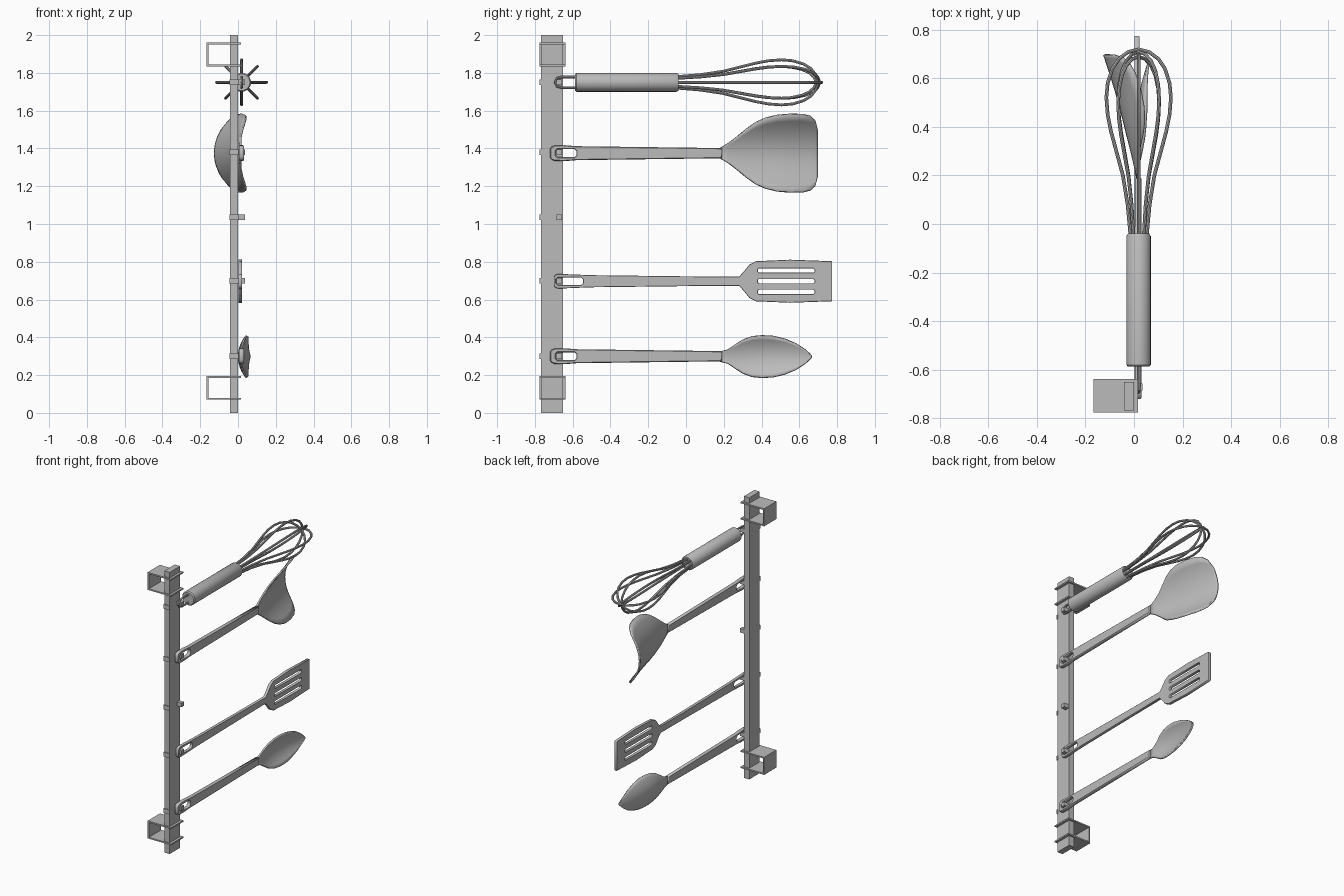
import bpy, bmesh, math
from mathutils import Matrix, Vector

if "Cube" in bpy.data.objects:
    bpy.data.objects.remove(bpy.data.objects["Cube"])

steel = bpy.data.materials.new("grey_steel")
steel.diffuse_color = (0.5, 0.5, 0.5, 1)
steel.use_nodes = True
steel.node_tree.nodes["Principled BSDF"].inputs["Base Color"].default_value = steel.diffuse_color

# maps a profile drawn in (y, z) with thickness along x
SIDE = Matrix(((0, 0, 1, 0), (1, 0, 0, 0), (0, 1, 0, 0), (0, 0, 0, 1)))


def add_mesh(name, bm, smooth=False):
    bmesh.ops.recalc_face_normals(bm, faces=bm.faces)
    me = bpy.data.meshes.new(name)
    bm.to_mesh(me)
    bm.free()
    return add_object(name, me, smooth)


def add_object(name, me, smooth=False):
    ob = bpy.data.objects.new(name, me)
    bpy.context.collection.objects.link(ob)
    me.materials.clear()
    me.materials.append(steel)
    if smooth:
        bpy.ops.object.select_all(action='DESELECT')
        ob.select_set(True)
        bpy.context.view_layer.objects.active = ob
        bpy.ops.object.shade_smooth_by_angle(angle=math.radians(35))
    return ob


def boxes(name, specs):
    """specs: (x0, x1, y0, y1, z0, z1) for each box"""
    bm = bmesh.new()
    for x0, x1, y0, y1, z0, z1 in specs:
        m = Matrix.Translation(((x0 + x1) / 2, (y0 + y1) / 2, (z0 + z1) / 2)) @ \
            Matrix.Diagonal((x1 - x0, y1 - y0, z1 - z0, 1))
        bmesh.ops.create_cube(bm, size=1, matrix=m)
    return add_mesh(name, bm)


def curve_mesh(name, cu, smooth=False):
    tmp = bpy.data.objects.new("tmp", cu)
    bpy.context.collection.objects.link(tmp)
    dg = bpy.context.evaluated_depsgraph_get()
    me = bpy.data.meshes.new_from_object(tmp.evaluated_get(dg))
    bpy.data.objects.remove(tmp)
    me.name = name
    return add_object(name, me, smooth)


def add_poly(cu, pts, kind='POLY', cyclic=True):
    s = cu.splines.new(kind)
    s.points.add(len(pts) - 1)
    for p, c in zip(s.points, pts):
        p.co = (*c, 0, 1) if len(c) == 2 else (*c, 1)
    s.use_cyclic_u = cyclic
    return s


def flat_part(name, half, holes, x, z, thick, bevel=0.004):
    """symmetric flat plate: half = (y, half height) list, with slots"""
    cu = bpy.data.curves.new(name, 'CURVE')
    cu.dimensions, cu.fill_mode = '2D', 'BOTH'
    cu.extrude, cu.bevel_depth, cu.bevel_resolution = thick / 2 - bevel, bevel, 0
    cu.offset = -bevel
    add_poly(cu, half + [(y, -h) for y, h in reversed(half)])
    for y0, y1, zc, r in holes:
        k = r * 0.5
        add_poly(cu, [(y0, zc - k), (y0, zc + k), (y0 + k, zc + r), (y1 - k, zc + r),
                      (y1, zc + k), (y1, zc - k), (y1 - k, zc - r), (y0 + k, zc - r)])
    ob = curve_mesh(name, cu)
    ob.data.transform(Matrix.Translation((x, 0, z)) @ SIDE)
    return ob


def wire(name, pts, r, cyclic):
    cu = bpy.data.curves.new(name, 'CURVE')
    cu.dimensions = '3D'
    cu.bevel_depth, cu.bevel_resolution, cu.use_fill_caps = r, 2, True
    add_poly(cu, pts, 'POLY', cyclic)
    return curve_mesh(name, cu, True)


def bowl(name, rows, z, curl, n=12, thick=0.01):
    """curved head: rows = (y, half height, x of centre line)"""
    bm = bmesh.new()
    grid = [[bm.verts.new((c + curl * (h * t) ** 2, y, z + h * t))
             for t in [2 * i / n - 1 for i in range(n + 1)]] for y, h, c in rows]
    for a, b in zip(grid, grid[1:]):
        for i in range(n):
            bm.faces.new((a[i], a[i + 1], b[i + 1], b[i]))
    ob = add_mesh(name, bm, True)
    mod = ob.modifiers.new("thickness", 'SOLIDIFY')
    mod.thickness, mod.offset = thick, 0
    return ob


# upright rail
boxes("rail", [(-0.042, 0, -0.767, -0.65, 0, 2)])

# wall brackets, open at the sides
for name, z0 in (("lower_bracket", 0.07), ("upper_bracket", 1.835)):
    z1 = z0 + 0.125
    boxes(name, [(-0.167, -0.157, -0.775, -0.638, z0, z1),
                 (-0.157, 0.017, -0.775, -0.638, z0, z0 + 0.01),
                 (-0.157, 0.017, -0.775, -0.638, z1 - 0.01, z1)])

# five hooks, each with a clip wrapped over the front of the rail
for i, z in enumerate((0.30, 0.70, 1.035, 1.38, 1.75)):
    boxes(f"hook_{i + 1}", [(-0.044, 0.003, -0.775, -0.764, z - 0.015, z + 0.015),
                            (-0.002, 0.036, -0.686, -0.657, z - 0.014, z + 0.014)])

# spoon and ladle-style turner: handle with hanging slot
HANDLE = [(-0.72, 0.022), (-0.712, 0.034), (-0.695, 0.041), (-0.64, 0.042),
          (-0.58, 0.037), (-0.2, 0.032), (0.19, 0.027)]
for name, z in (("spoon_handle", 0.30), ("turner_handle", 1.375)):
    flat_part(name, HANDLE, [(-0.69, -0.58, 0, 0.021)], 0.018, z, 0.026)

bowl("spoon_bowl", [(0.18, 0.027, 0.016), (0.22, 0.036, 0.014), (0.26, 0.062, 0.01),
                    (0.30, 0.088, 0.006), (0.35, 0.106, 0.004), (0.40, 0.111, 0.006),
                    (0.46, 0.108, 0.012), (0.52, 0.094, 0.022), (0.58, 0.07, 0.036),
                    (0.63, 0.038, 0.05), (0.655, 0.016, 0.058), (0.665, 0.004, 0.062)],
     0.298, 3.3)
bowl("turner_blade", [(0.18, 0.027, 0.016), (0.22, 0.05, 0.008), (0.27, 0.087, -0.003),
                      (0.32, 0.128, -0.015), (0.37, 0.163, -0.028), (0.42, 0.185, -0.04),
                      (0.48, 0.2, -0.056), (0.55, 0.206, -0.075), (0.62, 0.205, -0.097),
                      (0.66, 0.195, -0.11), (0.685, 0.172, -0.118), (0.697, 0.125, -0.123)],
     1.375, 2.4)

# slotted spatula
flat_part("slotted_spatula",
          [(-0.70, 0.022), (-0.692, 0.034), (-0.675, 0.039), (-0.6, 0.036), (-0.5, 0.032),
           (0.0, 0.026), (0.28, 0.024), (0.305, 0.05), (0.335, 0.088), (0.37, 0.106),
           (0.55, 0.114), (0.77, 0.106), (0.774, 0.1)],
          [(-0.688, -0.545, 0, 0.02)] + [(0.38, 0.68, s * 0.056, 0.011) for s in (-1, 0, 1)],
          0.012, 0.697, 0.02, 0.002)

# whisk handle, turned around the y axis
WX, WZ = 0.019, 1.75
bm = bmesh.new()
N = 24
rings = [[bm.verts.new((WX + r * math.cos(2 * math.pi * i / N), y,
                        WZ + r * math.sin(2 * math.pi * i / N))) for i in range(N)]
         for y, r in ((-0.587, 0.044), (-0.58, 0.05), (-0.05, 0.05), (-0.04, 0.044))]
for a, b in zip(rings, rings[1:]):
    for i in range(N):
        bm.faces.new((a[i], a[(i + 1) % N], b[(i + 1) % N], b[i]))
bm.faces.new(rings[0])
bm.faces.new(rings[-1])
add_mesh("whisk_handle", bm, True)

# whisk hanging loop
wire("whisk_hanging_loop",
     [(WX, -0.575, WZ - 0.028), (WX, -0.655, WZ - 0.028), (WX, -0.682, WZ - 0.022),
      (WX, -0.692, WZ), (WX, -0.682, WZ + 0.022), (WX, -0.655, WZ + 0.028),
      (WX, -0.575, WZ + 0.028)], 0.007, False)

# whisk wires: four balloon loops fanned around the axis
HALF = [(-0.06, 0.03), (0.08, 0.042), (0.2, 0.06), (0.3, 0.085), (0.38, 0.105), (0.45, 0.118),
        (0.52, 0.123), (0.58, 0.118), (0.64, 0.1), (0.68, 0.075), (0.708, 0.04)]
for k in range(4):
    a = k * math.pi / 4
    wide = 1.08 if k == 0 else 0.97
    shift = (0.0, -0.01, -0.02, -0.03)[k]
    d = Vector((math.cos(a), 0, math.sin(a)))
    path = HALF + [(0.719, 0)] + [(y, -r) for y, r in reversed(HALF)]
    pts = []
    for y, r in path:
        yy = y + shift * max(0, y) / 0.72
        pts.append(tuple(Vector((WX, yy, WZ)) + d * r * wide))
    wire(f"whisk_wire_{k + 1}", pts, 0.0075, False)
